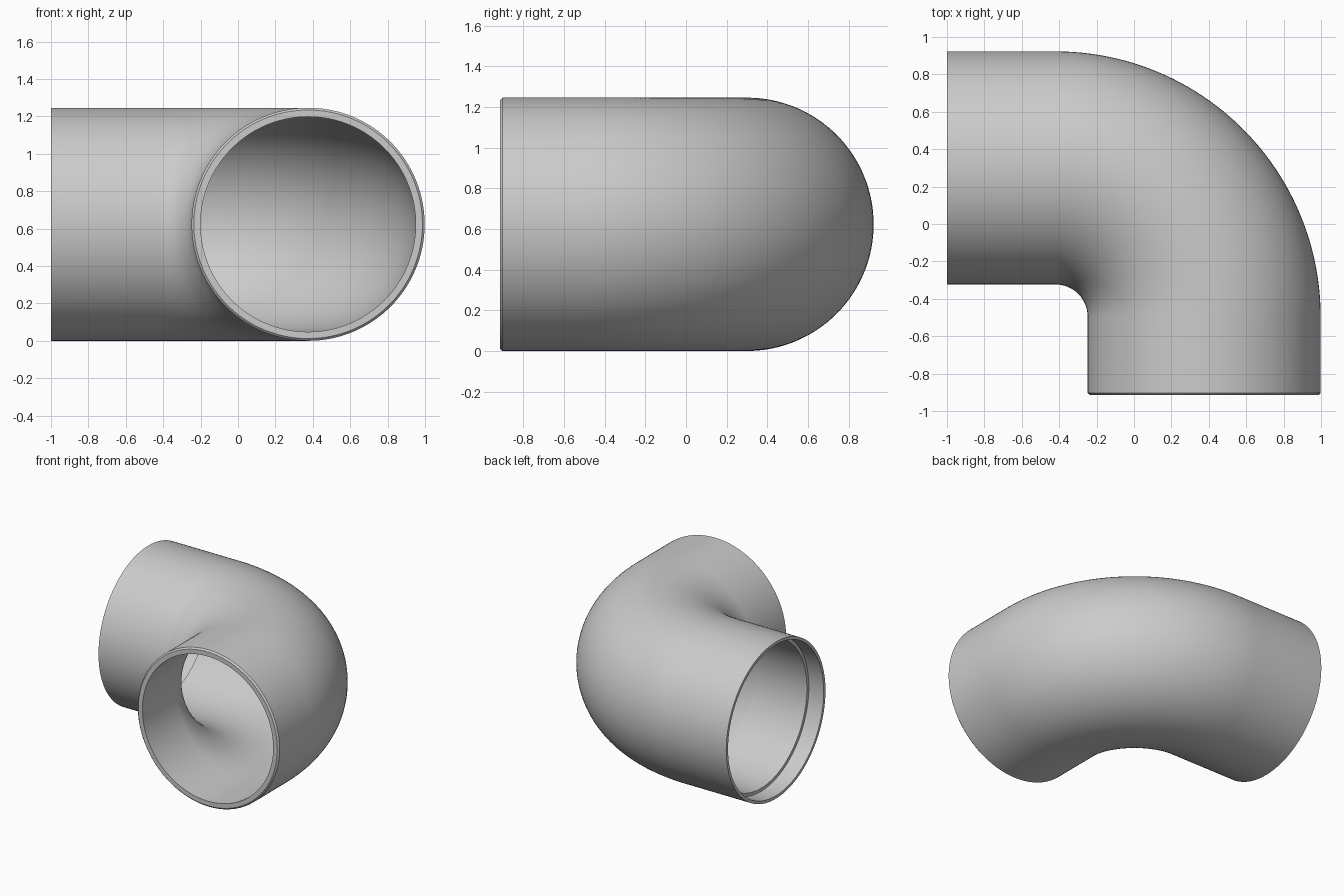
import bpy
import bmesh
from math import sin, cos, pi, radians
from mathutils import Vector

default = bpy.data.objects.get("Cube")
if default:
    bpy.data.objects.remove(default, do_unlink=True)

# Main dimensions
OUTER, BORE, SOCKET = 0.623, 0.575, 0.6
CHAMFER, SOCKET_DEPTH = 0.012, 0.13
BEND = 0.795
CENTRE = Vector((-0.42, -0.495, OUTER))
FRONT_END, SIDE_END = -0.915, -1.0
SIDES, STEPS = 128, 48


def front_station(y, radius):
    """Ring on the straight leg that opens to the front."""
    return Vector((CENTRE.x + BEND, y, OUTER)), Vector((1, 0, 0)), radius


def side_station(x, radius):
    """Ring on the straight leg that opens to the side."""
    return Vector((x, CENTRE.y + BEND, OUTER)), Vector((0, 1, 0)), radius


def bend_stations(radius):
    """Rings through the quarter bend, front leg to side leg."""
    rings = []
    for i in range(STEPS + 1):
        a = pi / 2 * i / STEPS
        out = Vector((cos(a), sin(a), 0))
        rings.append((CENTRE + out * BEND, out, radius))
    return rings


# Outer skin, side lip, stepped socket, bore and front rim as one closed loop
stations = [front_station(FRONT_END, OUTER - CHAMFER),
            front_station(FRONT_END + CHAMFER, OUTER)]
stations += bend_stations(OUTER)
stations += [side_station(SIDE_END, OUTER),
             side_station(SIDE_END, SOCKET),
             side_station(SIDE_END + SOCKET_DEPTH, SOCKET),
             side_station(SIDE_END + SOCKET_DEPTH, BORE)]
stations += reversed(bend_stations(BORE))
stations.append(front_station(FRONT_END, BORE))

bm = bmesh.new()
rings = []
for centre, out, radius in stations:
    ring = []
    for k in range(SIDES):
        t = 2 * pi * k / SIDES
        ring.append(bm.verts.new(centre + radius * (out * cos(t) + Vector((0, 0, sin(t))))))
    rings.append(ring)
for i, ring in enumerate(rings):
    following = rings[(i + 1) % len(rings)]
    for k in range(SIDES):
        n = (k + 1) % SIDES
        bm.faces.new((ring[k], ring[n], following[n], following[k]))
bmesh.ops.recalc_face_normals(bm, faces=bm.faces)

mesh = bpy.data.meshes.new("pipe_elbow")
bm.to_mesh(mesh)
bm.free()
elbow = bpy.data.objects.new("pipe_elbow", mesh)
bpy.context.collection.objects.link(elbow)

# Plain grey plastic
grey = bpy.data.materials.new("light_grey")
grey.use_nodes = True
colour = (0.6, 0.6, 0.6, 1)
grey.diffuse_color = colour
grey.node_tree.nodes["Principled BSDF"].inputs["Base Color"].default_value = colour
mesh.materials.append(grey)

bpy.ops.object.select_all(action="DESELECT")
elbow.select_set(True)
bpy.context.view_layer.objects.active = elbow
bpy.ops.object.shade_smooth_by_angle(angle=radians(30))
